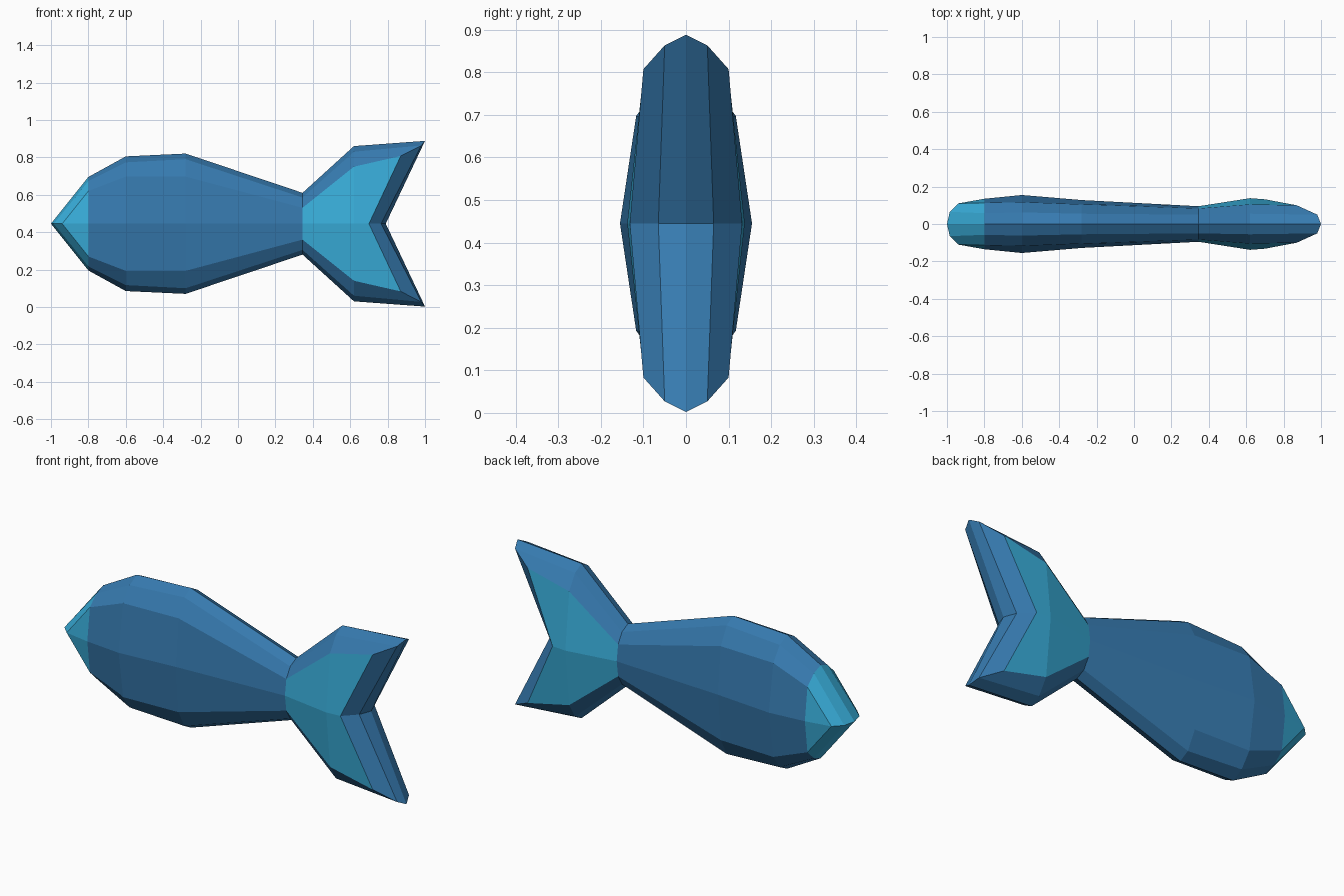
import bpy

if "Cube" in bpy.data.objects:
    bpy.data.objects.remove(bpy.data.objects["Cube"])

# Upper front-quarter loops from nose to tail notch: (x, y, height above the midline)
rim = [(-1, 0, 0), (-.8, 0, .25), (-.6, 0, .36), (-.28, 0, .375),
       (.345, 0, .165), (.62, 0, .415), (1, 0, .443), (.79, 0, 0)]
bevel = [(-.985, .065, 0), (-.8, .058, .228), (-.6, .062, .328), (-.28, .055, .345),
         (.345, .05, .14), (.62, .055, .385), (.98, .05, .418), (.765, .065, 0)]
side = [(-.94, .11, 0), (-.8, .113, .175), (-.6, .117, .252), (-.28, .105, .252),
        (.345, .083, .085), (.62, .105, .305), (.87, .1, .362), (.7, .132, 0)]
ridge = [side[0], (-.8, .135, 0), (-.6, .155, 0), (-.28, .128, 0),
         (.345, .095, 0), (.62, .138, 0), side[7], side[7]]
LOOPS = [rim, bevel, side, ridge]
MIDLINE = .445


def material(name, color):
    m = bpy.data.materials.new(name)
    m.diffuse_color = (*color, 1)
    m.use_nodes = True
    m.node_tree.nodes["Principled BSDF"].inputs["Base Color"].default_value = m.diffuse_color
    return m


blue = material("blue", (.037, .195, .43))
light = material("light_blue", (.04, .42, .70))


def part(name, first, last, edge_mat, side_mat):
    """Skin the loops between two stations, then mirror left/right and up/down."""
    verts, faces, mats = [], [], []
    for j in range(3):
        for i in range(first, last):
            quad = [LOOPS[j][i], LOOPS[j][i + 1], LOOPS[j + 1][i + 1], LOOPS[j + 1][i]]
            quad = list(dict.fromkeys(quad))
            if len(quad) < 3:
                continue
            for p in quad:
                if p not in verts:
                    verts.append(p)
            faces.append([verts.index(p) for p in quad])
            mats.append(1 if j == 2 else 0)
    mesh = bpy.data.meshes.new(name)
    mesh.from_pydata(verts, [], faces)
    mesh.materials.append(edge_mat)
    mesh.materials.append(side_mat)
    for poly, m in zip(mesh.polygons, mats):
        poly.material_index = m
    obj = bpy.data.objects.new(name, mesh)
    bpy.context.collection.objects.link(obj)
    obj.location.z = MIDLINE
    mirror = obj.modifiers.new("mirror", 'MIRROR')
    mirror.use_axis = (False, True, True)


# Head, body and forked tail
part("head", 0, 1, light, light)
part("body", 1, 4, blue, blue)
part("tail", 4, 7, blue, light)
